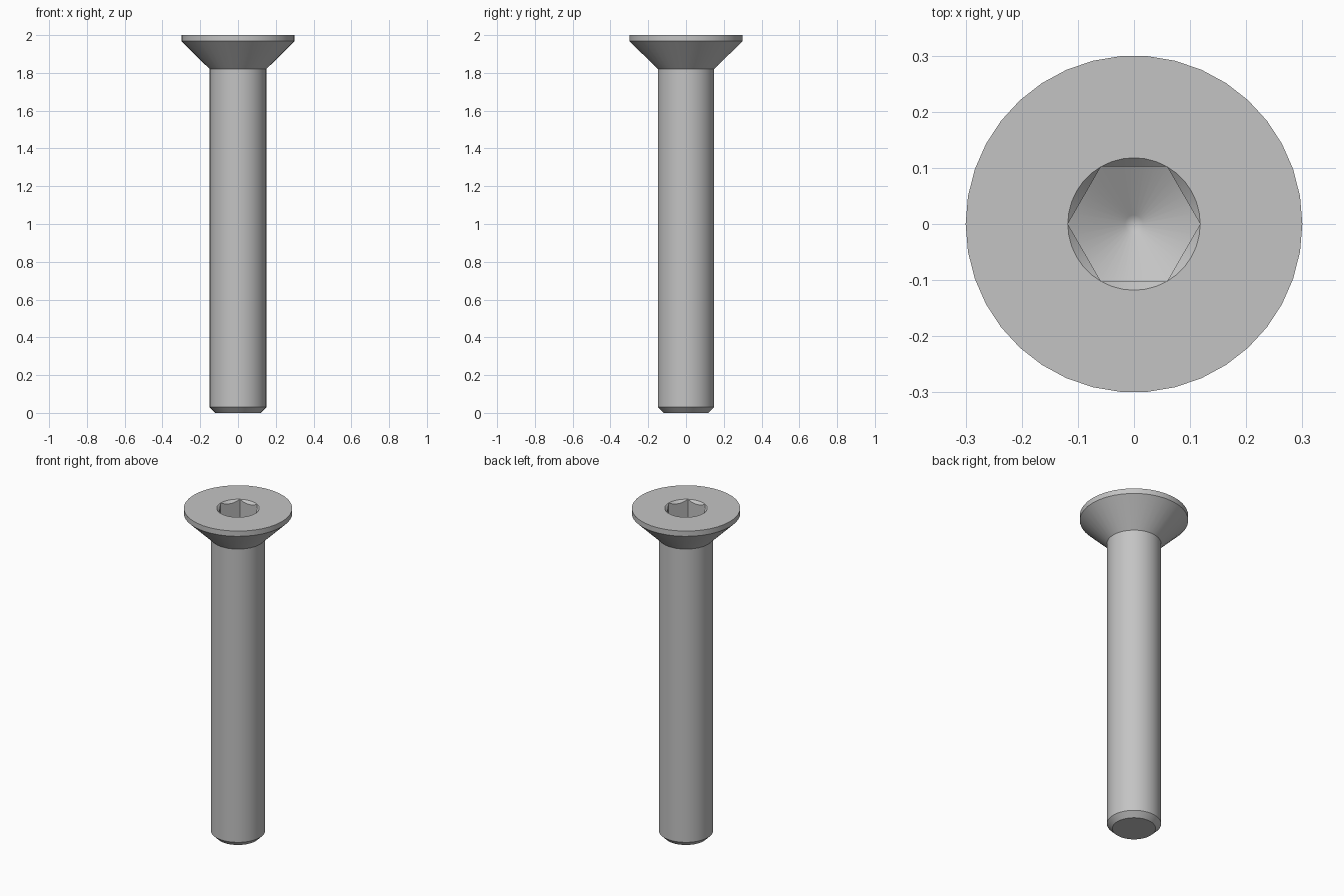
import bpy, bmesh
from math import sin, cos, tan, pi, radians

cube = bpy.data.objects.get("Cube")
if cube:
    bpy.data.objects.remove(cube, do_unlink=True)

SIDES = 38            # facets round the outside
SOCKET_SIDES = 36     # points round the socket, a multiple of six
TOP = 2.0
HEX_R = 0.118         # corner radius of the hexagon
DEPTH = 0.12          # depth of the socket walls

steel = bpy.data.materials.new("steel_grey")
steel.use_nodes = True
steel.diffuse_color = (0.55, 0.55, 0.55, 1)
steel.node_tree.nodes["Principled BSDF"].inputs["Base Color"].default_value = steel.diffuse_color

bm = bmesh.new()


def ring(count, radius, height):
    """Closed ring; radius and height are functions of the angle."""
    verts = []
    for i in range(count):
        a = 2 * pi * i / count
        r = radius(a)
        verts.append(bm.verts.new((r * cos(a), r * sin(a), height(r))))
    return verts


def skin(lower, upper):
    n = len(lower)
    for i in range(n):
        j = (i + 1) % n
        bm.faces.new((lower[i], lower[j], upper[j], upper[i]))


def loop_edges(verts):
    return [bm.edges.get((v, verts[i - 1])) for i, v in enumerate(verts)]


def hex_radius(a):
    return HEX_R * cos(pi / 6) / cos(a % (pi / 3) - pi / 6)


# Outside: chamfered tip, shank, countersunk head and rim
profile = [(0.12, 0), (0.15, 0.03), (0.15, 1.82), (0.30, 1.968), (0.30, TOP)]
outer = [ring(SIDES, lambda a, r=r: r, lambda q, z=z: z) for r, z in profile]
for low, high in zip(outer, outer[1:]):
    skin(low, high)
bm.faces.new(outer[0][::-1])

# Hex socket: round chamfered mouth, flat walls, drilled cone floor
slope = tan(radians(30))
floor = lambda r: TOP - DEPTH - (HEX_R - r) * slope
mouth = ring(SOCKET_SIDES, lambda a: HEX_R, lambda r: TOP)
scallop = ring(SOCKET_SIDES, hex_radius, lambda r: TOP - (HEX_R - r))
base = ring(SOCKET_SIDES, hex_radius, floor)
inner = ring(SOCKET_SIDES, lambda a: 0.016, floor)
for low, high in zip((inner, base, scallop), (base, scallop, mouth)):
    skin(low, high)
apex = bm.verts.new((0, 0, floor(0)))
for i, v in enumerate(inner):
    bm.faces.new((apex, inner[i - 1], v))

# Flat top of the head between the rim and the socket mouth
bmesh.ops.triangle_fill(bm, edges=loop_edges(outer[-1]) + loop_edges(mouth),
                        use_beauty=True, normal=(0, 0, 1))

# Weld the hexagon corners to the mouth and tidy the normals
bmesh.ops.remove_doubles(bm, verts=bm.verts[:], dist=0.0001)
bmesh.ops.recalc_face_normals(bm, faces=bm.faces[:])

mesh = bpy.data.meshes.new("countersunk_screw")
bm.to_mesh(mesh)
bm.free()
mesh.materials.append(steel)
screw = bpy.data.objects.new("countersunk_screw", mesh)
bpy.context.collection.objects.link(screw)
bpy.ops.object.select_all(action="DESELECT")
screw.select_set(True)
bpy.context.view_layer.objects.active = screw
bpy.ops.object.shade_smooth_by_angle(angle=radians(25))
